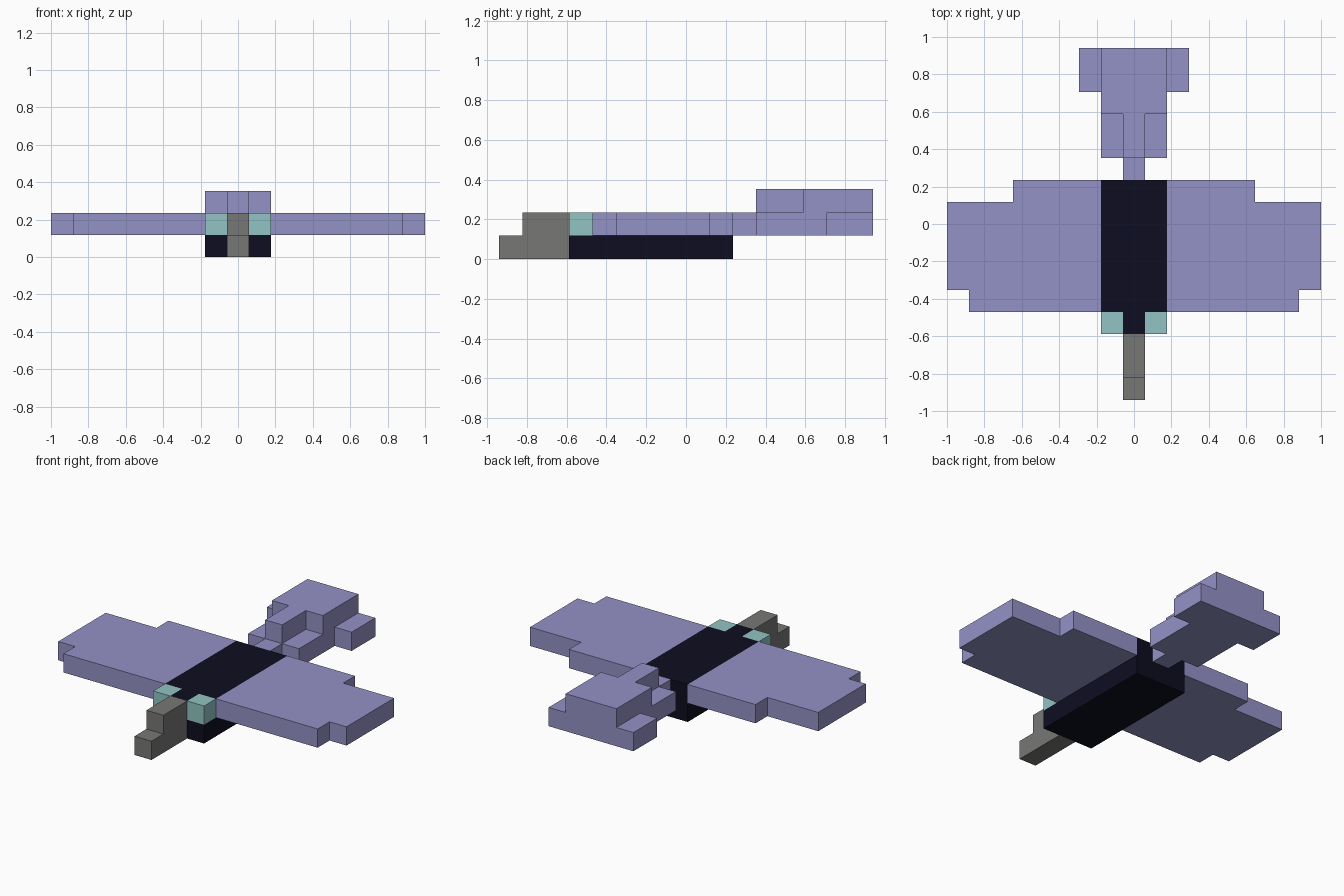
import bpy
import bmesh
from mathutils import Matrix

default = bpy.data.objects.get("Cube")
if default:
    bpy.data.objects.remove(default, do_unlink=True)

U = 2 / 17  # one block


def material(name, rgb):
    """Make a flat material from sRGB bytes."""
    lin = [((c / 255 + 0.055) / 1.055) ** 2.4 for c in rgb] + [1]
    mat = bpy.data.materials.new(name)
    mat.use_nodes = True
    mat.diffuse_color = lin
    bsdf = mat.node_tree.nodes["Principled BSDF"]
    bsdf.inputs["Base Color"].default_value = lin
    bsdf.inputs["Roughness"].default_value = 0.9
    return mat


lavender = material("lavender", (148, 146, 198))
teal = material("pale_teal", (146, 195, 195))
grey = material("grey", (119, 119, 118))
navy = material("dark_navy", (13, 13, 33))


def slab(name, outline, low, high, mat, sideways=False, mirror=False):
    """Extrude an outline in block units: (x, y) along z, or (y, z) along x if sideways."""
    bm = bmesh.new()
    if sideways:
        points = [(low, a, b) for a, b in outline]
        direction = (high - low, 0, 0)
    else:
        points = [(a, b, low) for a, b in outline]
        direction = (0, 0, high - low)
    face = bm.faces.new([bm.verts.new(p) for p in points])
    result = bmesh.ops.extrude_face_region(bm, geom=[face], use_keep_orig=True)
    top = [g for g in result["geom"] if isinstance(g, bmesh.types.BMVert)]
    bmesh.ops.translate(bm, verts=top, vec=direction)
    if mirror:
        bmesh.ops.scale(bm, verts=bm.verts, vec=(-1, 1, 1))
    bmesh.ops.transform(bm, matrix=Matrix.Scale(U, 4), verts=bm.verts)
    bmesh.ops.recalc_face_normals(bm, faces=bm.faces)
    mesh = bpy.data.meshes.new(name)
    bm.to_mesh(mesh)
    bm.free()
    mesh.materials.append(mat)
    obj = bpy.data.objects.new(name, mesh)
    bpy.context.collection.objects.link(obj)
    return obj


def symmetric(half):
    """Complete a right-hand outline with its reflection in x."""
    return half + [(-x, y) for x, y in reversed(half)]


def box(x0, x1, y0, y1):
    return [(x0, y0), (x1, y0), (x1, y1), (x0, y1)]


# Fuselage: full-width belly, and a deck with a narrow nose between the windows
slab("fuselage_belly", box(-1.5, 1.5, -5, 2), 0, 1, navy)
deck = [(0.5, -5), (0.5, -4), (1.5, -4), (1.5, 2)]
slab("fuselage_deck", symmetric(deck), 1, 2, navy)

# Stepped nose
nose = [(-8, 0), (-5, 0), (-5, 2), (-7, 2), (-7, 1), (-8, 1)]
slab("nose", nose, -0.5, 0.5, grey, sideways=True)

# Wings and cockpit windows on both sides
wing = [(1.5, -4), (7.5, -4), (7.5, -3), (8.5, -3),
        (8.5, 1), (5.5, 1), (5.5, 2), (1.5, 2)]
for side, flip in (("left", False), ("right", True)):
    slab(side + "_wing", wing, 1, 2, lavender, mirror=flip)
    slab(side + "_window", box(0.5, 1.5, -5, -4), 1, 2, teal, mirror=flip)

# Tail: boom and stabilizer in one plate, with a raised T-shaped block on top
tail = [(0.5, 2), (0.5, 3), (1.5, 3), (1.5, 6), (2.5, 6), (2.5, 8)]
slab("tail_plate", symmetric(tail), 1, 2, lavender)
fin = [(0.5, 3), (0.5, 5), (1.5, 5), (1.5, 8)]
slab("tail_fin", symmetric(fin), 2, 3, lavender)
